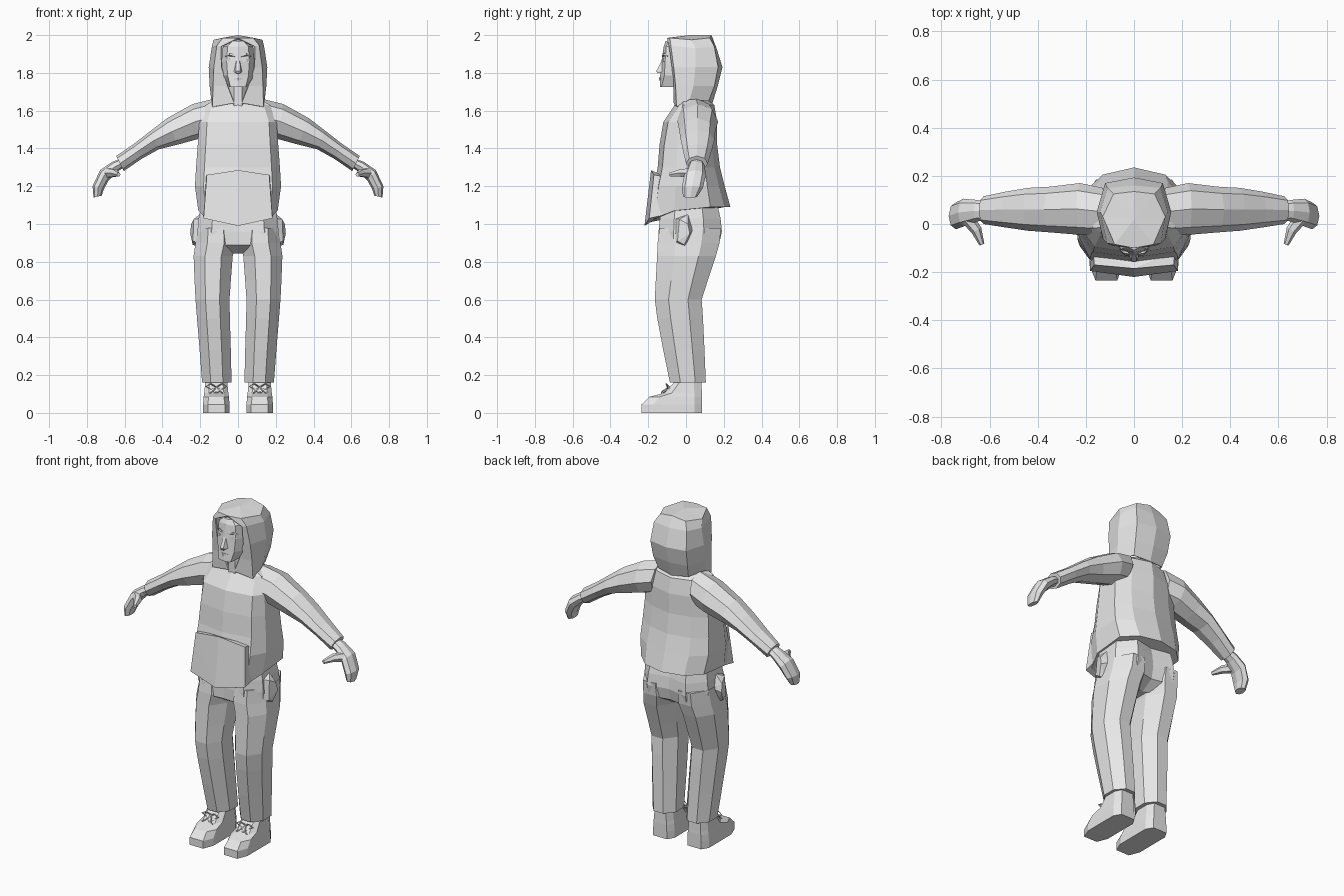
import bpy, bmesh, math
from mathutils import Vector

grey = bpy.data.materials.new("light_grey")
grey.diffuse_color = (0.8, 0.8, 0.8, 1)


def flip(points):
    return [(-x, y, z) for x, y, z in points]


def add_loft(bm, rings, closed=True, cap_start=True, cap_end=True):
    rows = [[bm.verts.new(p) for p in r] for r in rings]
    n = len(rows[0])
    for a, b in zip(rows, rows[1:]):
        for i in range(n if closed else n - 1):
            j = (i + 1) % n
            bm.faces.new((a[i], a[j], b[j], b[i]))
    if cap_start:
        bm.faces.new(rows[0][::-1])
    if cap_end:
        bm.faces.new(rows[-1])


def finish(name, bm, merge=0.0005):
    bmesh.ops.remove_doubles(bm, verts=bm.verts, dist=merge)
    bmesh.ops.recalc_face_normals(bm, faces=bm.faces)
    me = bpy.data.meshes.new(name)
    bm.to_mesh(me)
    bm.free()
    me.materials.append(grey)
    ob = bpy.data.objects.new(name, me)
    bpy.context.collection.objects.link(ob)
    return ob


def loft(name, rings, both=False, **kw):
    bm = bmesh.new()
    add_loft(bm, rings, **kw)
    if both:
        add_loft(bm, [flip(r) for r in rings], **kw)
    return finish(name, bm)


def hull(name, points, both=False):
    bm = bmesh.new()
    for pts in ([points, flip(points)] if both else [points]):
        res = bmesh.ops.convex_hull(bm, input=[bm.verts.new(p) for p in pts])
        loose = [v for v in set(res["geom_interior"]) if isinstance(v, bmesh.types.BMVert)]
        bmesh.ops.delete(bm, geom=loose, context='VERTS')
    return finish(name, bm)


def tube_rings(path, radii, sides=4):
    pts = [Vector(p) for p in path]
    rings = []
    for i, p in enumerate(pts):
        d = pts[min(i + 1, len(pts) - 1)] - pts[max(i - 1, 0)]
        q = d.to_track_quat('Z', 'Y')
        rings.append([tuple(p + q @ Vector((math.cos(a), math.sin(a), 0)) * radii[i])
                      for a in (2 * math.pi * k / sides for k in range(sides))])
    return rings


def sym(half):
    """Front-centre to back-centre outline, mirrored into a full ring."""
    return half + flip(half[1:-1])[::-1]


def octagon(z, x0, x1, yf, yb):
    """Eight-sided ring with flat front, back and sides."""
    k = 1 / math.cos(math.pi / 8)
    cx, cy, hx, hy = (x0 + x1) / 2, (yf + yb) / 2, (x1 - x0) / 2, (yb - yf) / 2
    return [(cx + hx * k * math.cos(a), cy + hy * k * math.sin(a), z)
            for a in (math.pi / 8 + math.pi / 4 * i for i in range(8))]


def limb(tx, tz, bx, bz, yf, yb):
    """Eight-sided ring between an upper and a lower point of a sideways limb."""
    cx, cz, cy = (tx + bx) / 2, (tz + bz) / 2, (yf + yb) / 2
    return [(cx + (tx - bx) / 2 * math.sin(a), cy + (yb - yf) / 2 * math.cos(a),
             cz + (tz - bz) / 2 * math.sin(a)) for a in (math.pi / 4 * i for i in range(8))]


# sweater body with a hem that dips at the front
def body(z, w, yf, yb, dip=0.0):
    half = [(0, yf - 0.01, z - dip), (0.8 * w, yf + 0.015, z - 0.75 * dip),
            (w, yf * 0.35, z - 0.25 * dip), (w, yb * 0.55, z),
            (0.62 * w, yb - 0.03, z), (0, yb, z)]
    return sym(half)


loft("sweater_body", [
    body(1.09, 0.21, -0.18, 0.235, 0.08), body(1.20, 0.228, -0.16, 0.205),
    body(1.30, 0.222, -0.14, 0.18), body(1.42, 0.213, -0.13, 0.165),
    body(1.54, 0.205, -0.11, 0.165), body(1.63, 0.17, -0.05, 0.15),
    body(1.67, 0.10, -0.03, 0.11)])

# front pouch pocket
hull("front_pocket", [(s * x, y, z) for s in (1, -1) for x, y, z in (
    (0, -0.22, 0.99), (0.182, -0.195, 1.03), (0.185, -0.13, 1.045),
    (0, -0.185, 1.285), (0.165, -0.17, 1.26), (0.17, -0.11, 1.25))])

# sleeves, hands and thumbs
loft("sleeve", [
    limb(0.12, 1.665, 0.14, 1.47, -0.05, 0.15), limb(0.24, 1.635, 0.21, 1.45, -0.045, 0.17),
    limb(0.375, 1.56, 0.32, 1.42, -0.035, 0.155), limb(0.46, 1.495, 0.42, 1.395, -0.028, 0.15),
    limb(0.55, 1.425, 0.51, 1.345, -0.015, 0.135), limb(0.645, 1.36, 0.605, 1.28, 0.0, 0.115)],
    both=True)
loft("hand", [
    limb(0.61, 1.35, 0.59, 1.31, 0.02, 0.09), limb(0.665, 1.33, 0.64, 1.275, 0.01, 0.10),
    limb(0.73, 1.285, 0.685, 1.23, -0.01, 0.105), limb(0.77, 1.20, 0.71, 1.185, -0.022, 0.09),
    limb(0.765, 1.14, 0.722, 1.15, -0.015, 0.06)], both=True)
loft("thumb", tube_rings([(0.69, 0.02, 1.27), (0.655, -0.025, 1.27), (0.632, -0.085, 1.262)],
                         (0.028, 0.023, 0.011), 6), both=True)


# trousers: hip block, legs and hanging side pockets
def hips(z, w, yf, yb):
    return sym([(0, yf + 0.01, z), (0.65 * w, yf, z), (w, yf * 0.45, z),
                (w, yb * 0.5, z), (0.6 * w, yb, z), (0, yb - 0.025, z)])


loft("trouser_hips", [
    hips(1.13, 0.19, -0.12, 0.16), hips(1.03, 0.208, -0.138, 0.183),
    hips(0.96, 0.215, -0.145, 0.19), hips(0.89, 0.215, -0.145, 0.175),
    hips(0.845, 0.12, -0.07, 0.10)])
loft("trouser_leg", [
    octagon(0.98, 0.02, 0.215, -0.14, 0.185), octagon(0.90, 0.01, 0.225, -0.15, 0.178),
    octagon(0.83, 0.028, 0.235, -0.153, 0.158), octagon(0.70, 0.038, 0.23, -0.16, 0.115),
    octagon(0.60, 0.045, 0.225, -0.165, 0.083), octagon(0.50, 0.043, 0.217, -0.152, 0.09),
    octagon(0.33, 0.038, 0.203, -0.12, 0.098), octagon(0.16, 0.034, 0.19, -0.085, 0.105)],
    both=True)
hull("side_pocket", [
    (0.195, -0.06, 1.03), (0.205, 0.01, 1.05), (0.20, 0.04, 0.97), (0.21, 0.0, 0.88),
    (0.21, -0.06, 0.90), (0.235, -0.035, 1.025), (0.248, 0.01, 1.0), (0.253, 0.02, 0.95),
    (0.24, -0.01, 0.89), (0.238, -0.045, 0.91)], both=True)


# shoes with a thick sole and tied laces
def footprint(z, yf, yb, w, toe):
    cx = 0.115
    mid = yf + (yb - yf) * 0.2
    return [(cx - toe, yf, z), (cx + toe, yf, z), (cx + w, mid, z), (cx + w, yb - 0.04, z),
            (cx + w * 0.65, yb, z), (cx - w * 0.65, yb, z), (cx - w, yb - 0.04, z), (cx - w, mid, z)]


loft("shoe", [
    footprint(0, -0.235, 0.085, 0.07, 0.045), footprint(0.045, -0.235, 0.085, 0.07, 0.045),
    footprint(0.085, -0.195, 0.085, 0.067, 0.04), footprint(0.105, -0.115, 0.084, 0.064, 0.04),
    footprint(0.165, -0.06, 0.082, 0.058, 0.035)], both=True)
bm = bmesh.new()
for side in (1, -1):
    for s in (1, -1):
        paths = [
            [(0, -0.085, 0.135), (0.03, -0.105, 0.155), (0.055, -0.1, 0.14), (0.03, -0.095, 0.125),
             (0, -0.085, 0.135)],
            [(0, -0.09, 0.135), (0.02, -0.125, 0.115), (0.035, -0.13, 0.105)],
            [(0.045, -0.085, 0.11), (0, -0.12, 0.108), (-0.045, -0.085, 0.125)]]
        for path in paths:
            path = [(side * (0.115 + s * x), y, z) for x, y, z in path]
            add_loft(bm, tube_rings(path, [0.004] * len(path)))
finish("shoe_laces", bm, 0.00001)


# head, neck and face
def level(z, *half):
    return sym([(x, y, z) for x, y in half])


loft("head", [
    level(1.725, (0, -0.138), (0.04, -0.13), (0.05, -0.05), (0.04, 0), (0, 0.02)),
    level(1.785, (0, -0.137), (0.055, -0.115), (0.088, -0.05), (0.08, 0.05), (0, 0.1)),
    level(1.86, (0, -0.13), (0.06, -0.11), (0.088, -0.05), (0.085, 0.07), (0, 0.12)),
    level(1.94, (0, -0.118), (0.055, -0.105), (0.08, -0.05), (0.08, 0.07), (0, 0.12)),
    level(1.968, (0, -0.108), (0.03, -0.095), (0.05, -0.04), (0.05, 0.05), (0, 0.09))])
loft("neck", [octagon(1.55, -0.05, 0.05, -0.06, 0.06), octagon(1.77, -0.05, 0.05, -0.06, 0.06)])
hull("nose", [(0, -0.12, 1.87), (0.009, -0.128, 1.865), (-0.009, -0.128, 1.865),
              (0.01, -0.157, 1.81), (-0.01, -0.157, 1.81), (0.022, -0.128, 1.805),
              (-0.022, -0.128, 1.805), (0.01, -0.15, 1.797), (-0.01, -0.15, 1.797)])
hull("lips", [(0.028, -0.128, 1.768), (-0.028, -0.128, 1.768), (0, -0.143, 1.776),
              (0, -0.143, 1.758), (0, -0.12, 1.768)])
hull("eye", [(0.022, -0.124, 1.866), (0.066, -0.104, 1.868), (0.045, -0.121, 1.878),
             (0.045, -0.122, 1.858), (0.045, -0.105, 1.866)], both=True)
hull("eyebrow", [(0.014, -0.126, 1.885), (0.014, -0.126, 1.895), (0.045, -0.122, 1.895),
                 (0.045, -0.12, 1.907), (0.07, -0.095, 1.888), (0.045, -0.1, 1.9)], both=True)

# hood: open shell wrapped around the face, turned inward at the front
hood_half = [
    [(0.02, -0.065, 1.64), (0.135, -0.05, 1.62), (0.142, 0.02, 1.66), (0.10, 0.12, 1.65), (0, 0.14, 1.64)],
    [(0.055, -0.065, 1.73), (0.132, -0.055, 1.73), (0.15, 0.04, 1.73), (0.115, 0.15, 1.73), (0, 0.168, 1.73)],
    [(0.088, -0.075, 1.83), (0.128, -0.065, 1.83), (0.155, 0.05, 1.83), (0.12, 0.17, 1.83), (0, 0.193, 1.83)],
    [(0.09, -0.09, 1.94), (0.112, -0.08, 1.945), (0.14, 0.05, 1.93), (0.11, 0.15, 1.94), (0, 0.16, 1.935)],
    [(0, -0.1, 1.985), (0.08, -0.085, 1.985), (0.13, 0.03, 1.975), (0.085, 0.125, 1.985), (0, 0.135, 2.0)]]
hood = loft("hood", [h + flip(h[:-1])[::-1] for h in hood_half],
            closed=False, cap_start=False, cap_end=False)
bm = bmesh.new()
bm.from_mesh(hood.data)
crown = Vector((0, 0.02, 2.0))
top = [bm.verts.new(p) for p in hood_half[-1]]
left = [bm.verts.new(p) for p in flip(hood_half[-1])]
for row in (top, left):
    apex = bm.verts.new(crown)
    for a, b in zip(row, row[1:]):
        bm.faces.new((apex, a, b))
bmesh.ops.remove_doubles(bm, verts=bm.verts, dist=0.0005)
bmesh.ops.recalc_face_normals(bm, faces=bm.faces)
bm.to_mesh(hood.data)
bm.free()
shell = hood.modifiers.new("cloth_thickness", 'SOLIDIFY')
shell.thickness = 0.01
shell.offset = -1
